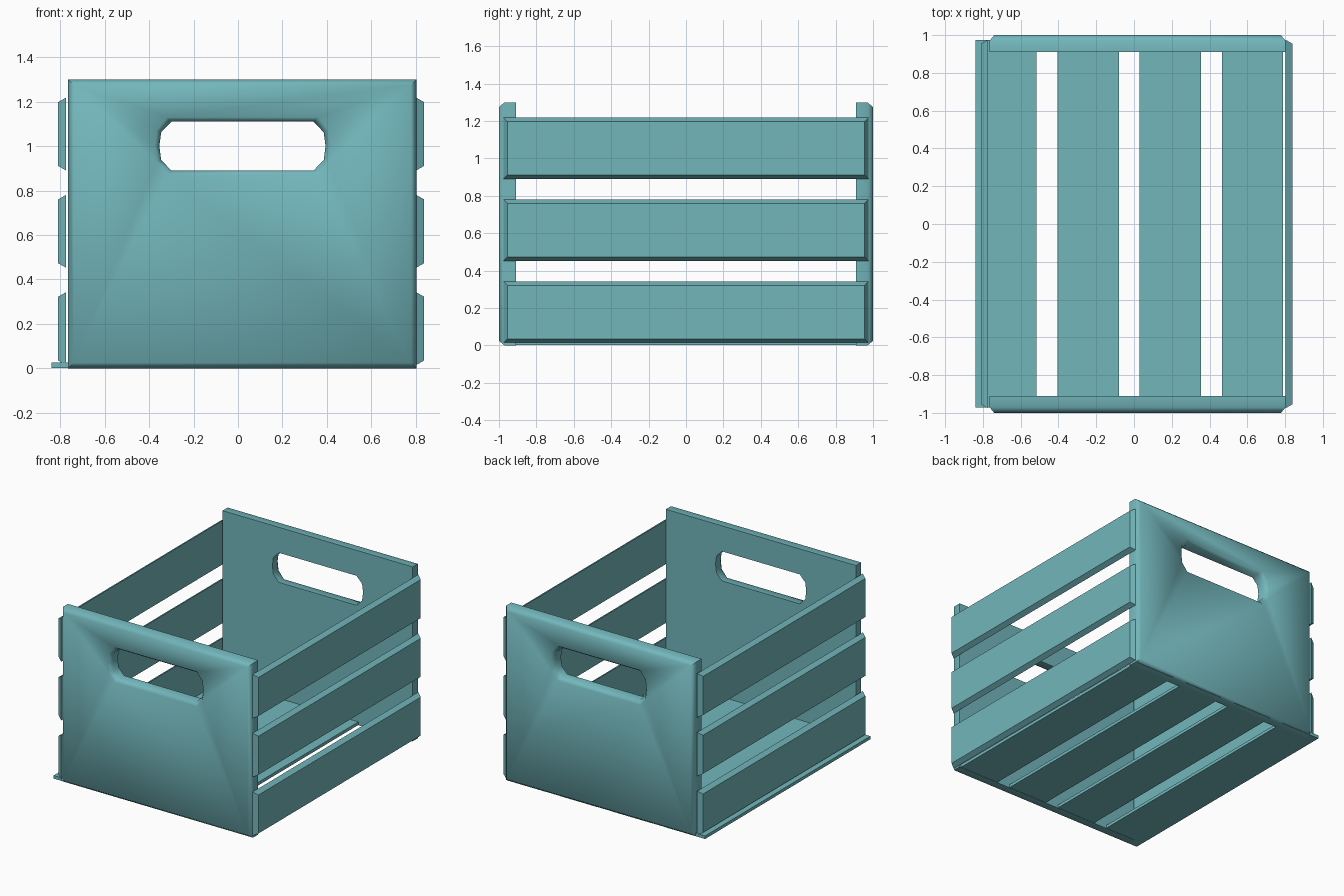
import bpy, bmesh, math

old = bpy.data.objects.get("Cube")
if old:
    bpy.data.objects.remove(old, do_unlink=True)

TEAL = (0.17, 0.47, 0.50, 1.0)
mat = bpy.data.materials.new("teal")
mat.use_nodes = True
mat.diffuse_color = TEAL
mat.node_tree.nodes["Principled BSDF"].inputs["Base Color"].default_value = TEAL


def finish(name, bm):
    bmesh.ops.recalc_face_normals(bm, faces=bm.faces)
    mesh = bpy.data.meshes.new(name)
    bm.to_mesh(mesh)
    bm.free()
    mesh.materials.append(mat)
    obj = bpy.data.objects.new(name, mesh)
    bpy.context.collection.objects.link(obj)
    return obj


def rect(a0, a1, b0, b1, inset=0.0):
    a0, a1, b0, b1 = a0 + inset, a1 - inset, b0 + inset, b1 - inset
    return [(a0, b0), (a1, b0), (a1, b1), (a0, b1)]


def handle(grow=0.0):
    """Long hand hole with clipped corners, as x, z points."""
    quarter = [(0.32, 0.11), (0.366, 0.062), (0.374, 0.0)]
    half = quarter + [(x, -z) for x, z in reversed(quarter[:2])]
    loop = half + [(-x, z) for x, z in reversed(half)]
    return [(0.02 + x + math.copysign(grow, x),
             1.0 + z * (1 + grow / 0.11)) for x, z in loop]


def loft(bm, rings):
    """Join successive rings with quads; return the first and last rings."""
    vs = [[bm.verts.new(p) for p in r] for r in rings]
    for r0, r1 in zip(vs, vs[1:]):
        for i in range(len(r0)):
            j = (i + 1) % len(r0)
            bm.faces.new((r0[i], r0[j], r1[j], r1[i]))
    return vs[0], vs[-1]


def end_panel(name, side):
    bm = bmesh.new()
    layers = [(0.91, 0.0), (0.97, 0.0), (1.0, 0.025)]
    outer = loft(bm, [[(x, side * y, z) for x, z in rect(-0.765, 0.803, 0, 1.30, c)]
                      for y, c in layers])
    hole = loft(bm, [[(x, side * y, z) for x, z in handle(c * 0.8)]
                     for y, c in layers])
    # Inner and outer faces, filled around the hand hole
    for o, h in zip(outer, hole):
        edges = [bm.edges.get((r[i], r[(i + 1) % len(r)]))
                 for r in (o, h) for i in range(len(r))]
        bmesh.ops.triangle_fill(bm, edges=edges, use_beauty=True)
    obj = finish(name, bm)
    bpy.ops.object.select_all(action="DESELECT")
    obj.select_set(True)
    bpy.context.view_layer.objects.active = obj
    bpy.ops.object.shade_smooth_by_angle(angle=math.radians(56))


def slat(name, rings):
    bm = bmesh.new()
    first, last = loft(bm, rings)
    bm.faces.new(first)
    bm.faces.new(last)
    finish(name, bm)


# End panels with hand holes
end_panel("front_panel", -1)
end_panel("back_panel", 1)

# Side slats, chamfered towards the outside
for side, x_in, x_out in (("right", -0.775, -0.81), ("left", 0.803, 0.838)):
    for i, level in enumerate(("lower", "middle", "upper")):
        z = 0.015 + i * 0.438
        slat(f"{side}_{level}_slat",
             [[(x, y, h) for y, h in rect(-0.975, 0.975, z, z + 0.327, c)]
              for x, c in ((x_in, 0.0), (x_out, 0.02))])

# Floor slats
for i in range(4):
    x = -0.84 + i * 0.435
    slat(f"floor_slat_{i + 1}",
         [[(a, b, z) for a, b in rect(x, x + 0.325, -0.972, 0.975)]
          for z in (0.002, 0.025)])
